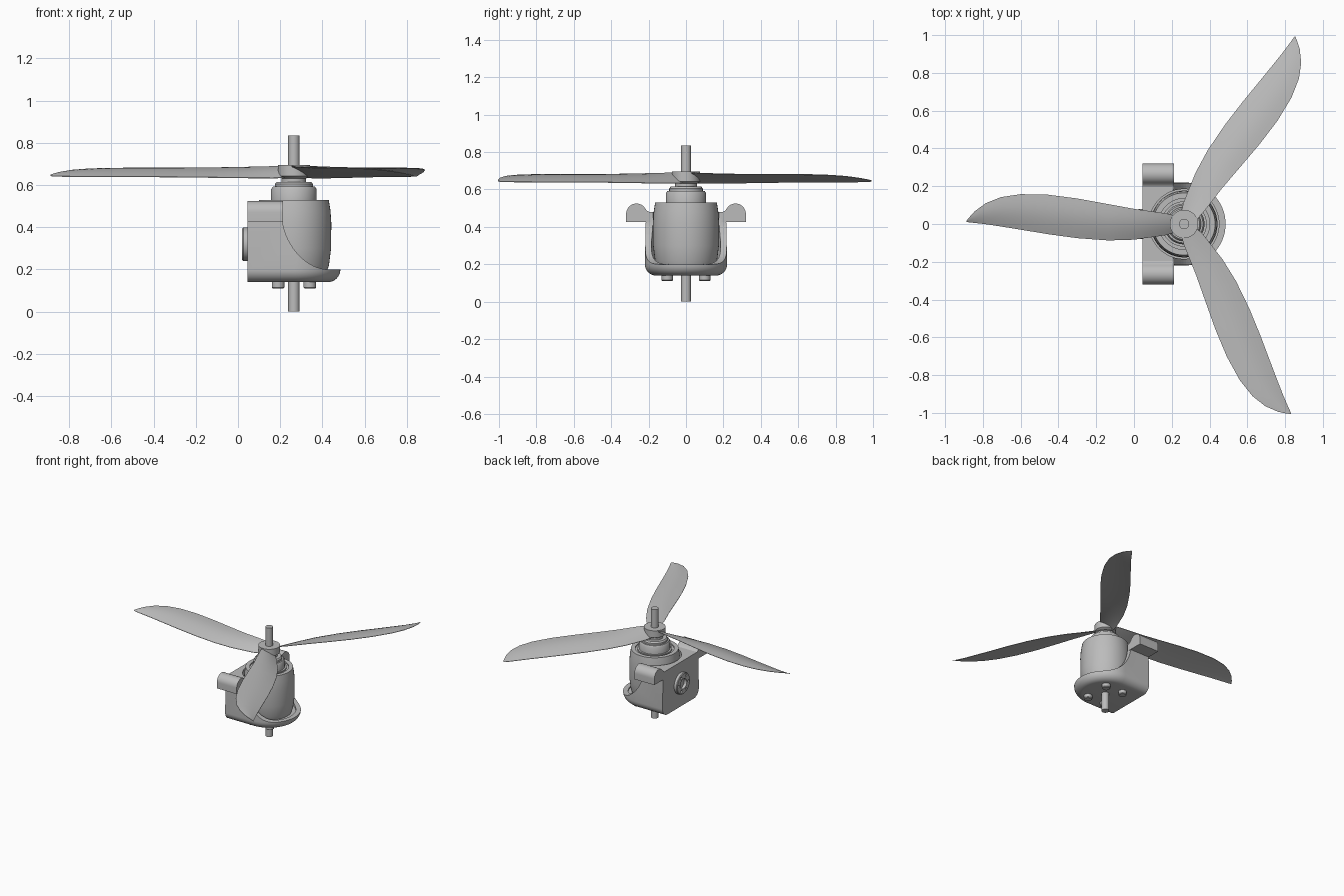
import bpy, bmesh, math
from mathutils import Matrix, Vector

cube = bpy.data.objects.get("Cube")
if cube:
    bpy.data.objects.remove(cube, do_unlink=True)

AXIS = 0.265   # x of the drive shaft
BACK = 0.045   # x of the flat mounting face

grey = bpy.data.materials.new("plain grey")
grey.use_nodes = True
colour = (0.5, 0.5, 0.5, 1)
grey.diffuse_color = colour
grey.node_tree.nodes["Principled BSDF"].inputs["Base Color"].default_value = colour


def finish(name, bm, smooth=True):
    bmesh.ops.remove_doubles(bm, verts=bm.verts, dist=1e-5)
    bmesh.ops.recalc_face_normals(bm, faces=bm.faces)
    mesh = bpy.data.meshes.new(name)
    bm.to_mesh(mesh)
    bm.free()
    mesh.materials.append(grey)
    obj = bpy.data.objects.new(name, mesh)
    bpy.context.collection.objects.link(obj)
    if smooth:
        smooth_obj(obj)
    return obj


def activate(obj):
    bpy.ops.object.select_all(action="DESELECT")
    obj.select_set(True)
    bpy.context.view_layer.objects.active = obj


def smooth_obj(obj):
    activate(obj)
    bpy.ops.object.shade_smooth_by_angle(angle=math.radians(35))


def loft(bm, rings):
    """Skin a list of closed rings and cap both ends."""
    loops = [[bm.verts.new(p) for p in ring] for ring in rings]
    for a, b in zip(loops, loops[1:]):
        for i in range(len(a)):
            j = (i + 1) % len(a)
            bm.faces.new((a[i], a[j], b[j], b[i]))
    bm.faces.new(loops[0])
    bm.faces.new(loops[-1])


def lathe(name, profile, origin=(AXIS, 0, 0), turn=None, sides=48):
    """Solid of revolution from (radius, height) points."""
    bm = bmesh.new()
    loft(bm, [[(r * math.cos(math.tau * i / sides), r * math.sin(math.tau * i / sides), z)
               for i in range(sides)] for r, z in profile])
    bmesh.ops.transform(bm, verts=bm.verts, matrix=Matrix.Translation(origin) @ (turn or Matrix()))
    return finish(name, bm)


def cut(obj, cutter):
    cutter.hide_render = True
    mod = obj.modifiers.new("cut", "BOOLEAN")
    mod.operation = "DIFFERENCE"
    mod.solver = "EXACT"
    mod.object = cutter
    activate(obj)
    bpy.ops.object.modifier_apply(modifier=mod.name)
    bpy.data.objects.remove(cutter, do_unlink=True)


# Rotating parts
lathe("shaft", [(0.027, 0), (0.027, 0.835)], sides=32)
lathe("motor_body", [(0.155, 0.19), (0.166, 0.22), (0.176, 0.3), (0.177, 0.42),
                     (0.173, 0.48), (0.165, 0.53), (0.135, 0.53), (0.135, 0.52),
                     (0.12, 0.52), (0.12, 0.53), (0.1, 0.53)])
lathe("motor_collar", [(0.108, 0.52), (0.108, 0.58), (0.1, 0.592), (0.09, 0.592),
                       (0.09, 0.605), (0.082, 0.615), (0.058, 0.615), (0.058, 0.64)])
lathe("propeller_hub", [(0.055, 0.63), (0.075, 0.642), (0.075, 0.695), (0.05, 0.695)])

# Blades: radius, trailing edge, leading edge, low z, high z
STATIONS = [(0.03, 0.04, -0.04, 0.635, 0.69), (0.1, 0.06, -0.057, 0.633, 0.688),
            (0.265, 0.083, -0.08, 0.634, 0.684), (0.4, 0.087, -0.105, 0.636, 0.682),
            (0.565, 0.075, -0.135, 0.638, 0.681), (0.72, 0.054, -0.155, 0.639, 0.681),
            (0.865, 0.03, -0.158, 0.639, 0.68), (0.97, 0.013, -0.142, 0.64, 0.677),
            (1.05, 0.001, -0.11, 0.64, 0.671), (1.11, -0.006, -0.066, 0.641, 0.661),
            (1.14, -0.009, -0.032, 0.642, 0.653), (1.153, -0.011, -0.015, 0.644, 0.648)]


def blade_section(u, trail, lead, low, high, steps=8):
    upper, lower = [], []
    for i in range(steps + 1):
        t = i / steps
        bulge = math.sin(math.pi * t) * 0.07 * (trail - lead)
        v, z = lead + (trail - lead) * t, high + (low - high) * t
        upper.append((u, v, z + bulge + 0.0015))
        lower.append((u, v, z + bulge * 0.3 - 0.0015))
    return upper + lower[::-1]


for n, angle in enumerate((60, 180, 300)):
    bm = bmesh.new()
    loft(bm, [blade_section(*s) for s in STATIONS])
    bmesh.ops.transform(bm, verts=bm.verts, matrix=Matrix.Translation((AXIS, 0, 0))
                        @ Matrix.Rotation(math.radians(angle), 4, "Z"))
    finish(f"propeller_blade_{n + 1}", bm)


# Housing: U-shaped plan with a rounded bottom edge
def plan(radius, z, sides=32):
    arc = [math.pi * (0.5 - i / sides) for i in range(sides + 1)]
    return ([(BACK, radius, z)]
            + [(AXIS + radius * math.cos(a), radius * math.sin(a), z) for a in arc]
            + [(BACK, -radius, z)])


FILLET = 0.06
bm = bmesh.new()
rings = []
for i in range(9):
    a = math.pi / 2 * i / 8
    rings.append(plan(0.22 - FILLET * (1 - math.sin(a)), 0.14 + FILLET * (1 - math.cos(a))))
rings.append(plan(0.214, 0.48))
loft(bm, rings)
housing = finish("housing", bm, smooth=False)

cut(housing, lathe("cavity_cutter", [(0.185, 0.19), (0.185, 0.7)]))

# Swept-down front edge of the side walls
curve = []
p0, p1, p2, p3 = (Vector(p) for p in ((0.21, 0.43), (0.23, 0.3), (0.33, 0.2), (0.43, 0.2)))
for i in range(17):
    t = i / 16
    curve.append(p0 * (1 - t) ** 3 + p1 * 3 * t * (1 - t) ** 2 + p2 * 3 * t * t * (1 - t) + p3 * t ** 3)
outline = [(0.21, 0.7)] + [tuple(p) for p in curve] + [(0.7, 0.2), (0.7, 0.7)]
bm = bmesh.new()
loft(bm, [[(x, y, z) for x, z in outline] for y in (-0.5, 0.5)])
cut(housing, finish("edge_cutter", bm, smooth=False))
smooth_obj(housing)

# Mounting ears with rounded tops
ear = [(0.19, 0.425), (0.32, 0.425)]
ear += [(0.265 + 0.055 * math.cos(math.radians(a)), 0.47 + 0.055 * math.sin(math.radians(a)))
        for a in range(0, 151, 10)]
ear += [(0.208, 0.486), (0.197, 0.48), (0.185, 0.478)]
for side, label in ((1, "back"), (-1, "front")):
    bm = bmesh.new()
    loft(bm, [[(x, side * y, z) for y, z in ear] for x in (BACK, 0.213)])
    finish(f"{label}_mounting_ear", bm)

# Flanged socket on the flat face
sideways = Matrix.Rotation(math.radians(-90), 4, "Y")
center = (BACK, 0, 0.32)
socket = lathe("socket_flange", [(0.08, -0.005), (0.08, 0.02), (0.075, 0.025)], center, sideways)
cut(socket, lathe("bore_cutter", [(0.038, 0.003), (0.038, 0.1)], center, sideways, 32))
for i in range(6):
    a = math.tau * i / 6
    spot = (BACK, 0.058 * math.cos(a), 0.32 + 0.058 * math.sin(a))
    cut(socket, lathe("hole_cutter", [(0.009, 0.01), (0.009, 0.1)], spot, sideways, 16))
smooth_obj(socket)

# Bolt heads under the floor
for i, (x, y) in enumerate(((-0.075, 0.1), (-0.075, -0.1), (0.075, 0.1), (0.075, -0.1))):
    lathe(f"bolt_{i + 1}", [(0.025, 0.11), (0.03, 0.115), (0.03, 0.15)], (AXIS + x, y, 0), sides=24)
